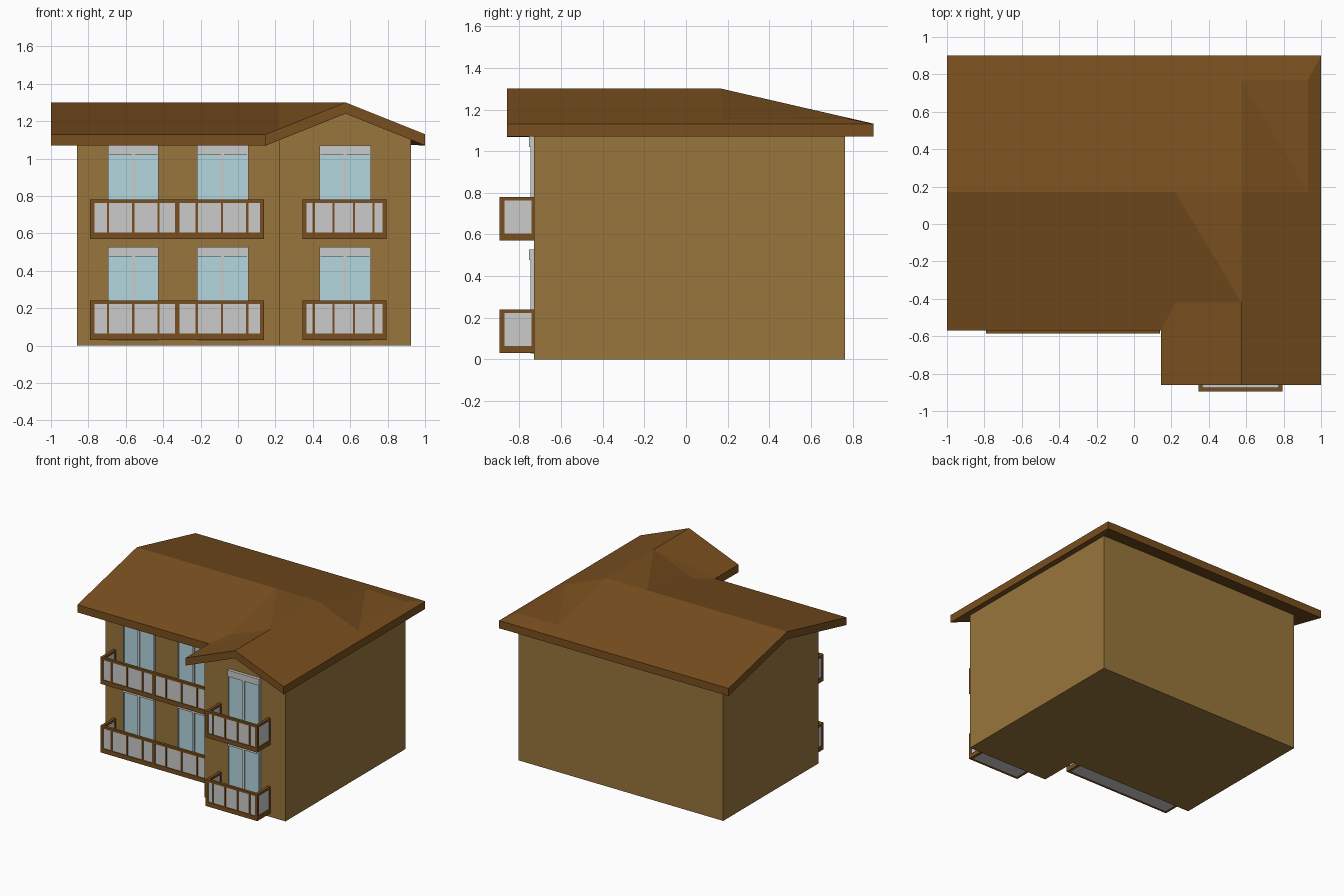
import bpy, bmesh

if "Cube" in bpy.data.objects:
    bpy.data.objects.remove(bpy.data.objects["Cube"])


def material(name, rgb):
    m = bpy.data.materials.new(name)
    m.diffuse_color = (*rgb, 1)
    m.use_nodes = True
    m.node_tree.nodes["Principled BSDF"].inputs["Base Color"].default_value = m.diffuse_color
    return m


WALL = material("ochre_plaster", (0.32, 0.18, 0.045))
WOOD = material("brown_wood", (0.19, 0.078, 0.013))
GLASS = material("pale_blue_glass", (0.45, 0.68, 0.74))


def finish(name, bm, mat=None):
    bmesh.ops.recalc_face_normals(bm, faces=bm.faces)
    me = bpy.data.meshes.new(name)
    bm.to_mesh(me)
    bm.free()
    ob = bpy.data.objects.new(name, me)
    bpy.context.collection.objects.link(ob)
    if mat:
        me.materials.append(mat)
    return ob


def boxes(name, spans, mat=None):
    """One object from boxes given as (x0, x1, y0, y1, z0, z1)."""
    bm = bmesh.new()
    for x0, x1, y0, y1, z0, z1 in spans:
        vs = bmesh.ops.create_cube(bm, size=1)["verts"]
        for v in vs:
            v.co = (x1 if v.co.x > 0 else x0, y1 if v.co.y > 0 else y0, z1 if v.co.z > 0 else z0)
    return finish(name, bm, mat)


# Roof height: main gable along x, front wing gable along y
RX, RY, TOP, THICK = 0.575, 0.17, 1.3, 0.06


def roof_z(x, y):
    main = TOP - 0.23 * abs(y - RY)
    wing = TOP - 0.4 * abs(x - RX)
    if x <= RX:
        return max(main, wing) if y <= RY else main
    return wing if y <= RY else min(main, wing)


# Roof slab: height grid, doubled downwards, closed along the eaves
xs = [-1, 0.145, 0.22, RX, 0.93, 1]
ys = [-0.86, -0.57, -0.42, RY, 0.77, 0.9]
bm = bmesh.new()
up = {(i, j): bm.verts.new((x, y, roof_z(x, y)))
      for i, x in enumerate(xs) for j, y in enumerate(ys) if i > 0 or j > 0}
low = {k: bm.verts.new((v.co.x, v.co.y, v.co.z - THICK)) for k, v in up.items()}
partner = {up[k]: low[k] for k in up}
for i in range(5):
    for j in range(5):
        if i == 0 and j == 0:
            continue
        q = [(i, j), (i + 1, j), (i + 1, j + 1), (i, j + 1)]
        if (i, j) in ((2, 2), (3, 3)):   # crossings of the two ridges
            q = q[1:] + q[:1]
        for tri in ((q[0], q[1], q[2]), (q[0], q[2], q[3])):
            for layer in (up, low):
                bm.faces.new([layer[k] for k in tri])
rim = [e for e in bm.edges if e.is_boundary and e.verts[0] in partner]
for e in rim:
    a, b = e.verts
    bm.faces.new((a, b, partner[b], partner[a]))
finish("roof", bm, WOOD)

# Walls: L-shaped outline rising to the underside of the roof
outline = [(-0.86, -0.42), (0.22, -0.42), (0.22, -0.73), (RX, -0.73), (0.925, -0.73),
           (0.925, RY), (0.925, 0.765), (RX, 0.765), (-0.86, 0.765), (-0.86, RY)]
bm = bmesh.new()
base = [bm.verts.new((x, y, 0)) for x, y in outline]
head = [bm.verts.new((x, y, roof_z(x, y) - THICK)) for x, y in outline]
bm.faces.new(base)
for k in range(len(base)):
    n = (k + 1) % len(base)
    bm.faces.new((base[k], base[n], head[n], head[k]))
finish("walls", bm, WALL)


def window(name, x0, x1, wall, z0):
    z1, zb = z0 + 0.5, z0 + 0.45
    mid = (x0 + x1) / 2
    boxes(name + "_glass", [(x0 + 0.004, x1 - 0.004, wall - 0.01, wall, z0, zb)], GLASS)
    boxes(name + "_frame", [
        (x0, x0 + 0.006, wall - 0.018, wall, z0, zb),
        (x1 - 0.006, x1, wall - 0.018, wall, z0, zb),
        (mid - 0.008, mid + 0.008, wall - 0.018, wall, z0, zb)])
    boxes(name + "_shutter_box", [(x0, x1, wall - 0.024, wall, zb, z1)])


def balcony(name, x0, x1, wall, z0, dividers):
    f, t = wall - 0.165, 0.022           # front face and rail thickness
    z1 = z0 + 0.21
    wood = []
    for za, zb in ((z0, z0 + 0.035), (z1 - 0.018, z1)):      # bottom and top rails
        wood += [(x0, x1, f, f + t, za, zb),
                 (x0, x0 + t, f + t, wall, za, zb),
                 (x1 - t, x1, f + t, wall, za, zb)]
    za, zb = z0 + 0.035, z1 - 0.018
    for a in (x0, x1 - t):                                   # corner and wall posts
        wood += [(a, a + t, f, f + t, za, zb), (a, a + t, wall - 0.012, wall, za, zb)]
    wood += [(d - 0.006, d + 0.006, f, f + t, za, zb) for d in dividers]
    boxes(name + "_railing", wood, WOOD)
    p = 0.006
    boxes(name + "_panels", [
        (x0 + t, x1 - t, f + p, f + t - p, za, zb),
        (x0 + p, x0 + t - p, f + t, wall - 0.012, za, zb),
        (x1 - t + p, x1 - p, f + t, wall - 0.012, za, zb)])
    boxes(name + "_floor", [(x0 + t, x1 - t, f + t, wall, z0, z0 + 0.03)])


# Two storeys of windows and balconies on the main front and the wing
main_div = [-0.695, -0.56, -0.425, -0.332, -0.32, -0.22, -0.085, 0.05]
wing_div = [0.405, 0.51, 0.62, 0.725]
for floor, z in (("lower", 0.03), ("upper", 0.57)):
    w = z if floor == "upper" else 0.027
    window(floor + "_left_window", -0.695, -0.425, -0.42, w)
    window(floor + "_middle_window", -0.22, 0.055, -0.42, w)
    window(floor + "_wing_window", 0.435, 0.71, -0.73, w)
    balcony(floor + "_main_balcony", -0.79, 0.14, -0.42, z, main_div)
    balcony(floor + "_wing_balcony", 0.345, 0.795, -0.73, z, wing_div)
